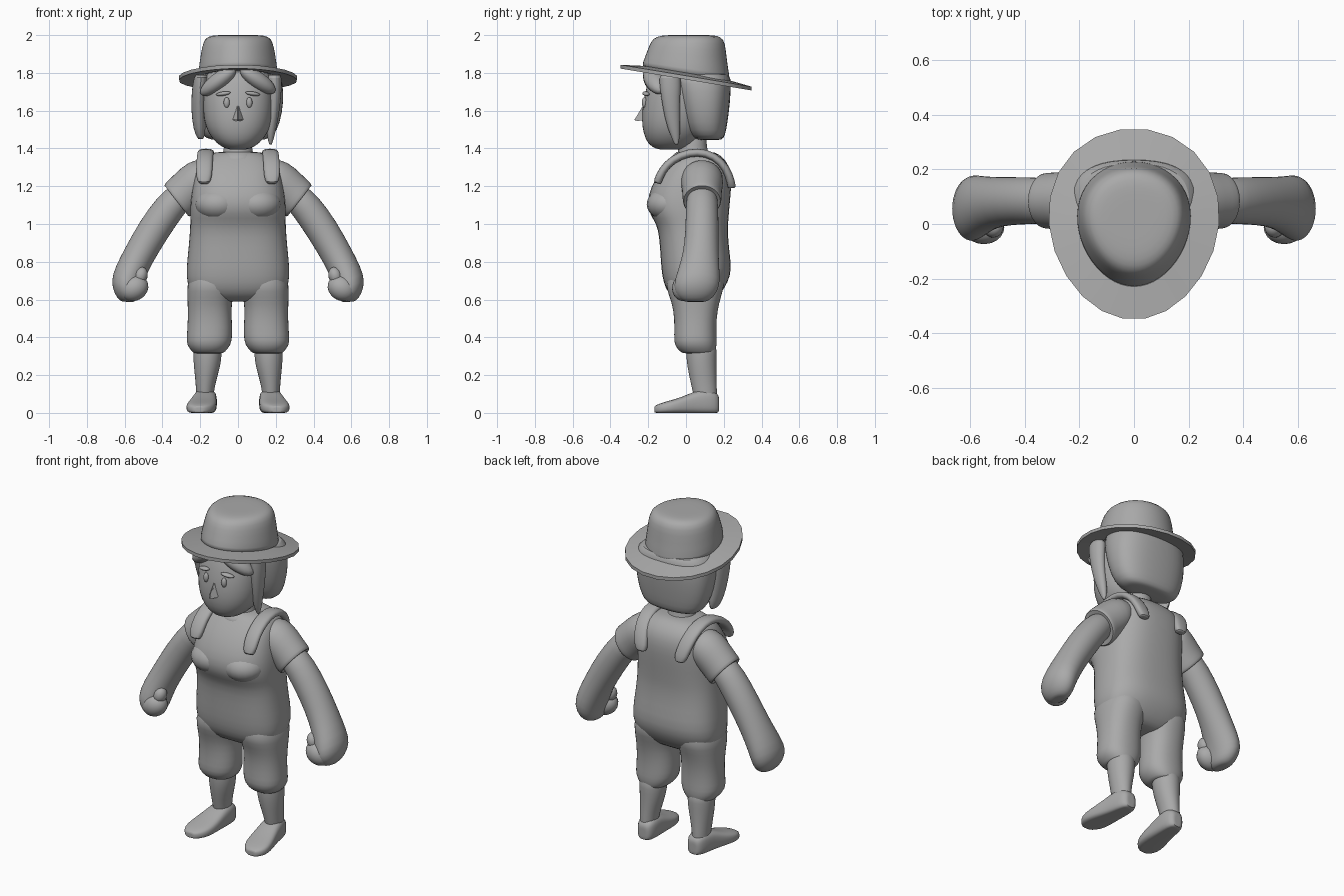
import bpy, bmesh, math
from mathutils import Matrix, Vector

grey = bpy.data.materials.new("clay_grey")
grey.diffuse_color = (0.4, 0.4, 0.4, 1)


def finish(name, bm, mirror=False, subsurf=1, angle=50):
    bmesh.ops.recalc_face_normals(bm, faces=bm.faces)
    me = bpy.data.meshes.new(name)
    bm.to_mesh(me)
    bm.free()
    ob = bpy.data.objects.new(name, me)
    bpy.context.collection.objects.link(ob)
    me.materials.append(grey)
    if mirror:
        ob.modifiers.new("mirror", 'MIRROR').use_mirror_merge = False
    if subsurf:
        ob.modifiers.new("smooth", 'SUBSURF').levels = subsurf
    bpy.ops.object.select_all(action='DESELECT')
    ob.select_set(True)
    bpy.context.view_layer.objects.active = ob
    bpy.ops.object.shade_smooth_by_angle(angle=math.radians(angle))
    return ob


def loft(name, rings, axis='Y', n=20, power=2.0, egg=0.0, cap=True, closed=False, **kw):
    """Skin rings (x, y, z, rx, ry, tilt), each tilted about the given axis."""
    bm = bmesh.new()
    rings = list(rings)
    if cap:  # flat end caps
        a, b = rings[0], rings[-1]
        rings = [(*a[:3], a[3] * .5, a[4] * .5, a[5])] + rings + [(*b[:3], b[3] * .5, b[4] * .5, b[5])]
    loops = []
    for x, y, z, rx, ry, tilt in rings:
        rot = Matrix.Rotation(tilt, 3, axis)
        loop = []
        for i in range(n):
            t = 2 * math.pi * i / n
            c, s = math.cos(t), math.sin(t)
            px = math.copysign(abs(c) ** (2 / power), c) * rx * (1 + egg * s)
            py = math.copysign(abs(s) ** (2 / power), s) * ry
            p = rot @ Vector((px, py, 0)) + Vector((x, y, z))
            p.z = max(p.z, 0)
            loop.append(bm.verts.new(p))
        loops.append(loop)
    pairs = list(zip(loops, loops[1:])) + ([(loops[-1], loops[0])] if closed else [])
    for a, b in pairs:
        for i in range(n):
            j = (i + 1) % n
            bm.faces.new((a[i], a[j], b[j], b[i]))
    if cap:
        bm.faces.new(loops[0])
        bm.faces.new(loops[-1])
    return finish(name, bm, **kw)


def column(name, rows, x=None, **kw):
    """Upright loft from rows of (z, x_min or half width, x_max, y_front, y_back)."""
    return loft(name, [((a + b) / 2, (f + k) / 2, z, (b - a) / 2, (k - f) / 2, 0)
                       for z, a, b, f, k in rows], **kw)


def centred(name, rows, **kw):
    return column(name, [(z, -w, w, f, k) for z, w, f, k in rows], **kw)


def blob(name, loc, size, tilt=0, roll=0, mirror=False):
    bm = bmesh.new()
    m = (Matrix.Translation(loc) @ Matrix.Rotation(tilt, 4, 'Y') @ Matrix.Rotation(roll, 4, 'Z')
         @ Matrix.Diagonal((*size, 1)))
    bmesh.ops.create_uvsphere(bm, u_segments=20, v_segments=12, radius=1, matrix=m)
    return finish(name, bm, mirror=mirror, subsurf=0, angle=80)


# Hat: crown and tilted egg-shaped brim
loft("hat_crown", [(0, 0, 1.79, .213, .24, -.16), (0, 0, 1.815, .21, .235, -.15),
                   (0, .005, 1.90, .198, .212, -.09), (0, .012, 1.965, .185, .198, -.03),
                   (0, .015, 1.993, .163, .172, 0), (0, .015, 2.0, .12, .125, 0)],
     axis='X', n=24, egg=.12)
loft("hat_brim", [(0, 0, 1.802, .19, .21, -.165), (0, 0, 1.785, .312, .355, -.165),
                  (0, 0, 1.765, .312, .355, -.165), (0, 0, 1.782, .19, .21, -.165)],
     axis='X', n=22, egg=.1, cap=False, closed=True, subsurf=0, angle=35)

# Head and neck
centred("head", [(1.395, .06, -.16, .0), (1.425, .115, -.205, .05), (1.48, .16, -.228, .09),
                 (1.55, .184, -.238, .11), (1.65, .19, -.23, .12), (1.75, .186, -.205, .12),
                 (1.81, .17, -.18, .12)], power=2.2)
centred("neck", [(1.33, .10, -.06, .14), (1.37, .082, -.045, .12), (1.41, .073, -.04, .11),
                 (1.48, .073, -.04, .11)])
centred("collar", [(1.33, .135, -.1, .165), (1.365, .11, -.07, .145), (1.385, .09, -.052, .13)])

# Nose: small wedge
bm = bmesh.new()
v = [bm.verts.new(p) for p in ((0, -.222, 1.645), (-.034, -.225, 1.547), (.034, -.225, 1.547),
                               (0, -.283, 1.545), (0, -.2, 1.55))]
for f in ((0, 1, 3), (0, 3, 2), (1, 4, 3), (4, 2, 3), (0, 4, 1), (0, 2, 4)):
    bm.faces.new([v[i] for i in f])
bmesh.ops.bevel(bm, geom=[e for e in bm.edges], offset=.006, segments=2, affect='EDGES')
finish("nose", bm, subsurf=0, angle=60)

# Eyes and brows
blob("eye", (.06, -.22, 1.643), (.016, .014, .028), mirror=True)
blob("eyebrow", (.078, -.212, 1.69), (.04, .017, .011), tilt=.15, roll=.25, mirror=True)

# Hair: back mass, parted fringe, side locks
centred("hair_back", [(1.445, .15, .06, .19), (1.465, .19, .02, .208), (1.53, .225, -.015, .22),
                      (1.65, .246, -.045, .236), (1.75, .24, -.07, .24), (1.80, .22, -.08, .235)],
        power=2.5)
blob("fringe_left", (-.105, -.165, 1.755), (.12, .055, .045), tilt=-.65, roll=-.3)
blob("fringe_right", (.105, -.165, 1.76), (.115, .055, .045), tilt=.6, roll=.3)
column("side_lock_right", [(1.42, .165, .18, -.06, -.04), (1.47, .15, .196, -.085, -.03),
                           (1.56, .155, .215, -.115, -.03), (1.68, .16, .232, -.135, -.03),
                           (1.79, .15, .235, -.15, -.02)], n=12)
column("side_lock_left", [(1.45, -.215, -.18, -.03, .05), (1.5, -.238, -.17, -.06, .06),
                          (1.6, -.25, -.165, -.095, .06), (1.7, -.248, -.16, -.13, .06),
                          (1.79, -.235, -.15, -.15, .05)], n=12)

# Torso
centred("torso", [(.59, .18, -.04, .14), (.63, .245, -.095, .185), (.69, .272, -.12, .222),
                  (.76, .275, -.132, .245), (.88, .262, -.138, .226), (.98, .254, -.148, .222),
                  (1.03, .254, -.178, .226), (1.08, .254, -.203, .23), (1.15, .25, -.203, .237),
                  (1.24, .235, -.165, .243), (1.31, .22, -.115, .23), (1.355, .185, -.07, .195),
                  (1.382, .12, -.045, .155)], n=28, power=2.6)
blob("bust", (.105, -.09, 1.105), (.125, .118, .09), mirror=True)

# Shoulder straps following the body over the shoulder
path = [(.18, -.152, 1.215), (.18, -.142, 1.25), (.178, -.105, 1.315), (.174, -.03, 1.365),
        (.17, .06, 1.385), (.165, .15, 1.362), (.152, .215, 1.295), (.135, .24, 1.22),
        (.13, .242, 1.19)]
strap = []
for i, (x, y, z) in enumerate(path):
    a, b = path[max(i - 1, 0)], path[min(i + 1, len(path) - 1)]
    w = .03 if i in (0, len(path) - 1) else .044
    strap.append((x, y, z, w, .022, math.atan2(-(b[1] - a[1]), b[2] - a[2])))
loft("strap", strap, axis='X', n=14, power=2.6, mirror=True)

# Sleeves, arms and fists
rad = math.radians
loft("sleeve", [(.16, .085, 1.25, .10, .11, rad(100)), (.22, .085, 1.225, .118, .115, rad(112)),
                (.28, .085, 1.165, .112, .104, rad(124)), (.318, .085, 1.128, .112, .105, rad(128)),
                (.328, .085, 1.12, .106, .1, rad(128)), (.322, .085, 1.125, .085, .085, rad(128))],
     mirror=True)
loft("arm", [(.29, .085, 1.16, .075, .08, rad(130)), (.36, .085, 1.095, .085, .087, rad(138)),
             (.45, .085, .965, .087, .088, rad(146)), (.525, .078, .835, .083, .095, rad(150)),
             (.575, .065, .735, .085, .115, rad(152)), (.597, .055, .67, .082, .125, rad(160)),
             (.592, .05, .615, .064, .1, rad(170)), (.588, .05, .588, .035, .06, rad(175))],
     mirror=True)
blob("fingers", (.55, -.012, .66), (.078, .062, .066), tilt=.5, mirror=True)
blob("thumb", (.515, -.01, .725), (.036, .04, .048), tilt=-.3, mirror=True)

# Trouser legs with gathered cuffs
column("trouser_leg", [(.315, .085, .235, -.01, .15), (.32, .07, .24, -.03, .155),
                       (.36, .035, .275, -.065, .165), (.41, .028, .272, -.064, .162),
                       (.5, .032, .266, -.062, .162), (.58, .034, .268, -.075, .176),
                       (.64, .015, .27, -.1, .195), (.72, .01, .268, -.115, .215)],
       power=2.3, mirror=True)

# Lower legs and splayed feet
column("lower_leg", [(.05, .13, .22, .05, .165), (.11, .128, .222, .035, .165),
                     (.17, .115, .226, .022, .162), (.25, .092, .235, .005, .162),
                     (.31, .085, .238, 0, .164), (.36, .085, .238, 0, .162)], mirror=True)
loft("foot", [(.168, .175, .045, .032, .045, rad(90)), (.168, .155, .055, .052, .062, rad(90)),
              (.172, .10, .06, .062, .07, rad(90)), (.178, .04, .052, .066, .06, rad(90)),
              (.188, -.03, .038, .077, .043, rad(90)), (.198, -.10, .028, .08, .034, rad(90)),
              (.203, -.145, .022, .06, .026, rad(90)), (.205, -.168, .018, .03, .018, rad(90))],
     axis='X', power=3, mirror=True)
